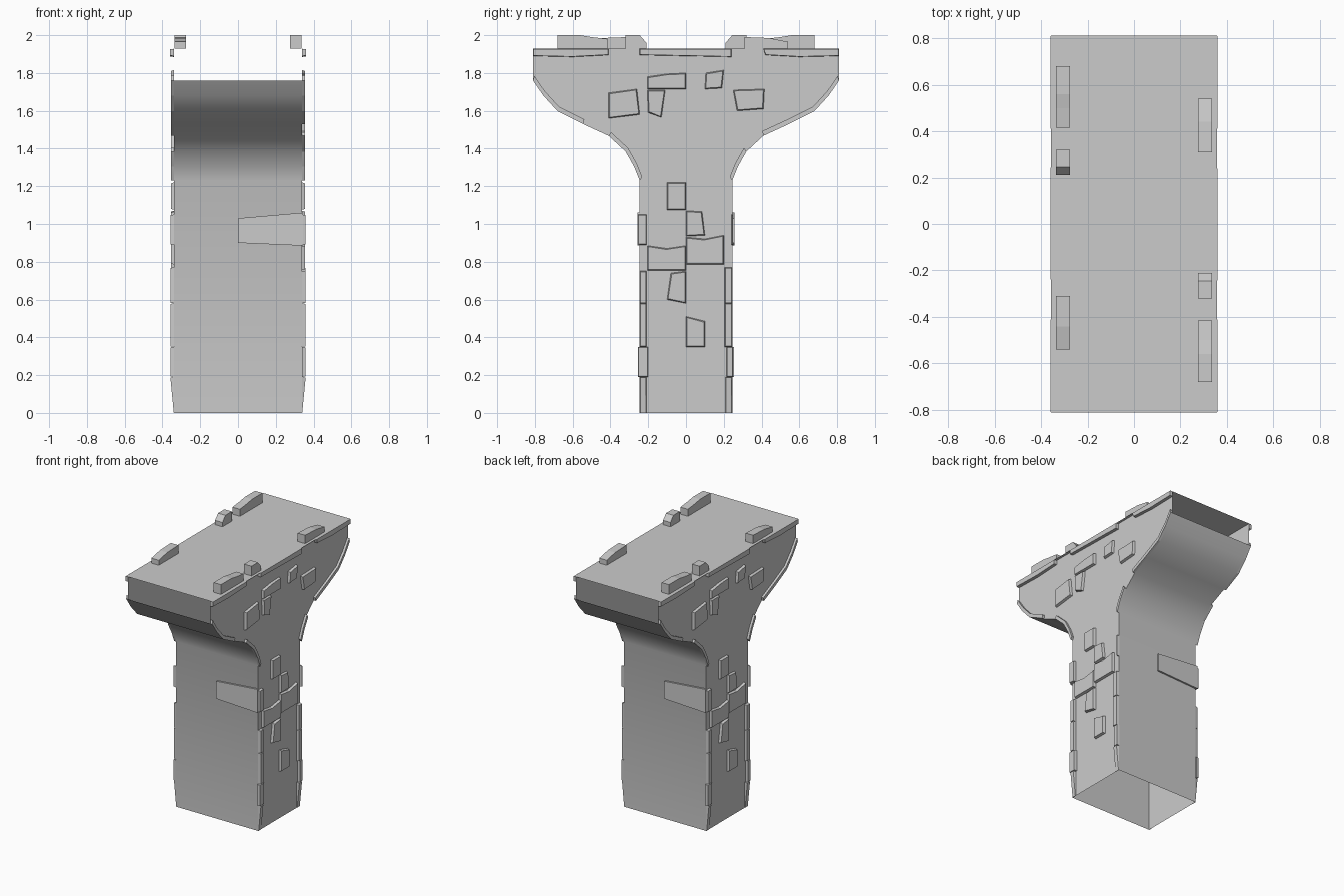
import bpy, bmesh, math
from mathutils import Vector

if "Cube" in bpy.data.objects:
    bpy.data.objects.remove(bpy.data.objects["Cube"])

W = 0.338      # half width of the shell
TOP = 1.928    # deck height
CURVE = [(0.245, 1.23), (0.275, 1.305), (0.32, 1.385), (0.41, 1.468), (0.545, 1.53),
         (0.68, 1.598), (0.755, 1.68), (0.81, 1.76)]


def finish(bm, name, angle=None):
    bmesh.ops.recalc_face_normals(bm, faces=bm.faces[:])
    me = bpy.data.meshes.new(name)
    bm.to_mesh(me)
    bm.free()
    ob = bpy.data.objects.new(name, me)
    bpy.context.collection.objects.link(ob)
    if angle:
        bpy.context.view_layer.objects.active = ob
        ob.select_set(True)
        bpy.ops.object.shade_smooth_by_angle(angle=math.radians(angle))
        ob.select_set(False)
    return ob


def prism(bm, base, cap):
    # raised block from a base loop to a cap loop, plus its half-turn twin
    for s in (1, -1):
        lo = [bm.verts.new((s * p[0], s * p[1], p[2])) for p in base]
        hi = [bm.verts.new((s * p[0], s * p[1], p[2])) for p in cap]
        bm.faces.new(hi)
        bm.faces.new(lo)
        n = len(lo)
        for i in range(n):
            j = (i + 1) % n
            bm.faces.new((lo[i], lo[j], hi[j], hi[i]))


def side_stone(bm, pts, depth=0.016, inset=0.005):
    # polygon in (y, z) raised out of the side wall; wedge-thin near the ground
    cy = sum(p[0] for p in pts) / len(pts)
    cz = sum(p[1] for p in pts) / len(pts)
    base = [(W, y, z) for y, z in pts]
    cap = []
    for y, z in pts:
        d = Vector((cy - y, cz - z))
        yy = y + inset * (1 if d.x > 0 else -1)
        zz = z + (inset * (1 if d.y > 0 else -1) if z > 0 else 0)
        cap.append((W + 0.002 + depth * min(1, z / 0.19), yy, zz))
    prism(bm, base, cap)


# hollow T-shaped pier, open at the foot and at both deck ends
half = [(0.245, 0)] + CURVE
bm = bmesh.new()
rows = {}
for sx in (1, -1):
    for sy in (1, -1):
        rows[sx, sy] = [bm.verts.new((sx * W, sy * y, z)) for y, z in half]
for sy in (1, -1):
    a, b = rows[1, sy], rows[-1, sy]
    for i in range(len(a) - 1):
        bm.faces.new((a[i], a[i + 1], b[i + 1], b[i]))
for sx in (1, -1):
    a, b = rows[sx, 1], rows[sx, -1]
    for i in range(len(a) - 1):
        bm.faces.new((a[i], a[i + 1], b[i + 1], b[i]))
    t = [bm.verts.new((sx * W, sy * 0.81, TOP)) for sy in (1, -1)]
    bm.faces.new((a[-1], t[0], t[1], b[-1]))
finish(bm, "pier_shell", 35)

# thin deck plate
bm = bmesh.new()
bm.faces.new([bm.verts.new((x, y, TOP)) for x, y in
              ((-.357, -.81), (.357, -.81), (.357, .81), (-.357, .81))])
finish(bm, "deck_plate")

# scattered stones on the side walls
STONES = [
    [(-.205, 1.715), (0, 1.715), (0, 1.80), (-.1, 1.795), (-.205, 1.78)],
    [(-.41, 1.56), (-.245, 1.58), (-.26, 1.715), (-.41, 1.695)],
    [(-.2, 1.59), (-.13, 1.565), (-.11, 1.71), (-.205, 1.71)],
    [(.1, 1.715), (.19, 1.72), (.2, 1.815), (.105, 1.80)],
    [(.27, 1.6), (.41, 1.61), (.415, 1.715), (.25, 1.71)],
    [(-.1, 1.075), (0, 1.075), (0, 1.22), (-.1, 1.22)],
    [(0, .935), (.1, .94), (.085, 1.065), (0, 1.07)],
    [(0, .785), (.2, .785), (.2, .94), (.1, .92), (0, .93)],
    [(-.205, .755), (0, .755), (0, .885), (-.1, .87), (-.205, .885)],
    [(-.1, .6), (0, .58), (0, .75), (-.08, .74)],
    [(0, .35), (.1, .35), (.1, .485), (0, .51)],
]
bm = bmesh.new()
for s in STONES:
    side_stone(bm, s)
finish(bm, "wall_stones")

# corner stones up the shaft: inner y, outer y, z range
bm = bmesh.new()
for y0, y1, z0, z1 in [(-.245, -.21, 0, .19), (-.255, -.2, .19, .35), (-.245, -.21, .35, .58),
                       (-.245, -.21, .58, .75), (-.255, -.208, .89, 1.05),
                       (.208, .245, 0, .19), (.215, .25, .19, .35), (.205, .245, .35, .58),
                       (.205, .245, .58, .77), (.24, .25, .89, 1.05)]:
    side_stone(bm, [(y0, z0), (y1, z0), (y1, z1), (y0, z1)], 0.018, 0.003)
finish(bm, "corner_stones")

# stones following the curved underside: side, first and last curve point
bm = bmesh.new()
for sy, i, j in [(-1, 5, 7), (-1, 4, 5), (-1, 0, 3), (1, 0, 2), (1, 3, 5), (1, 5, 7)]:
    outer = CURVE[i:j + 1]
    o = 0.007 if i == 0 else 0.013
    pairs = [((y, z), (y - 0.02 + o, z + 0.012 + o)) for y, z in outer]
    for (a, a2), (b, b2) in zip(pairs, pairs[1:]):
        quad = [(sy * p[0], p[1]) for p in (a, b, b2, a2)]
        base = [(W, y, z) for y, z in quad]
        cap = [(W + 0.017, y, z) for y, z in quad]
        prism(bm, base, cap)
finish(bm, "arch_stones")

# trim strips under the deck edge
bm = bmesh.new()
for s in ([(-.81, 1.89), (-.6, 1.885), (-.41, 1.895), (-.41, TOP), (-.81, TOP)],
          [(-.245, 1.895), (0, 1.89), (.24, 1.885), (.24, TOP), (-.245, TOP)],
          [(.42, 1.895), (.6, 1.885), (.81, 1.89), (.81, TOP), (.41, TOP)]):
    side_stone(bm, s, 0.02, 0.002)
finish(bm, "deck_trim")

# kerb blocks on the deck, profiles in (y, z)
bm = bmesh.new()
for s in ([(-.68, TOP), (-.415, TOP), (-.415, 1.98), (-.5, 1.99), (-.56, 2), (-.68, 2)],
          [(-.32, TOP), (-.21, TOP), (-.21, 1.96), (-.245, 2), (-.32, 2)],
          [(.31, TOP), (.54, TOP), (.54, 1.965), (.44, 1.985), (.31, 1.99)]):
    prism(bm, [(.275, y, z) for y, z in s], [(.336, y, z) for y, z in s])
finish(bm, "kerb_blocks")

# large block on the front and back of the shaft
bm = bmesh.new()
slab = [(0, .9), (.343, .885), (.343, 1.06), (0, 1.03)]
prism(bm, [(x, -.245, z) for x, z in slab], [(x, -.258, z) for x, z in slab])
finish(bm, "shaft_block")
